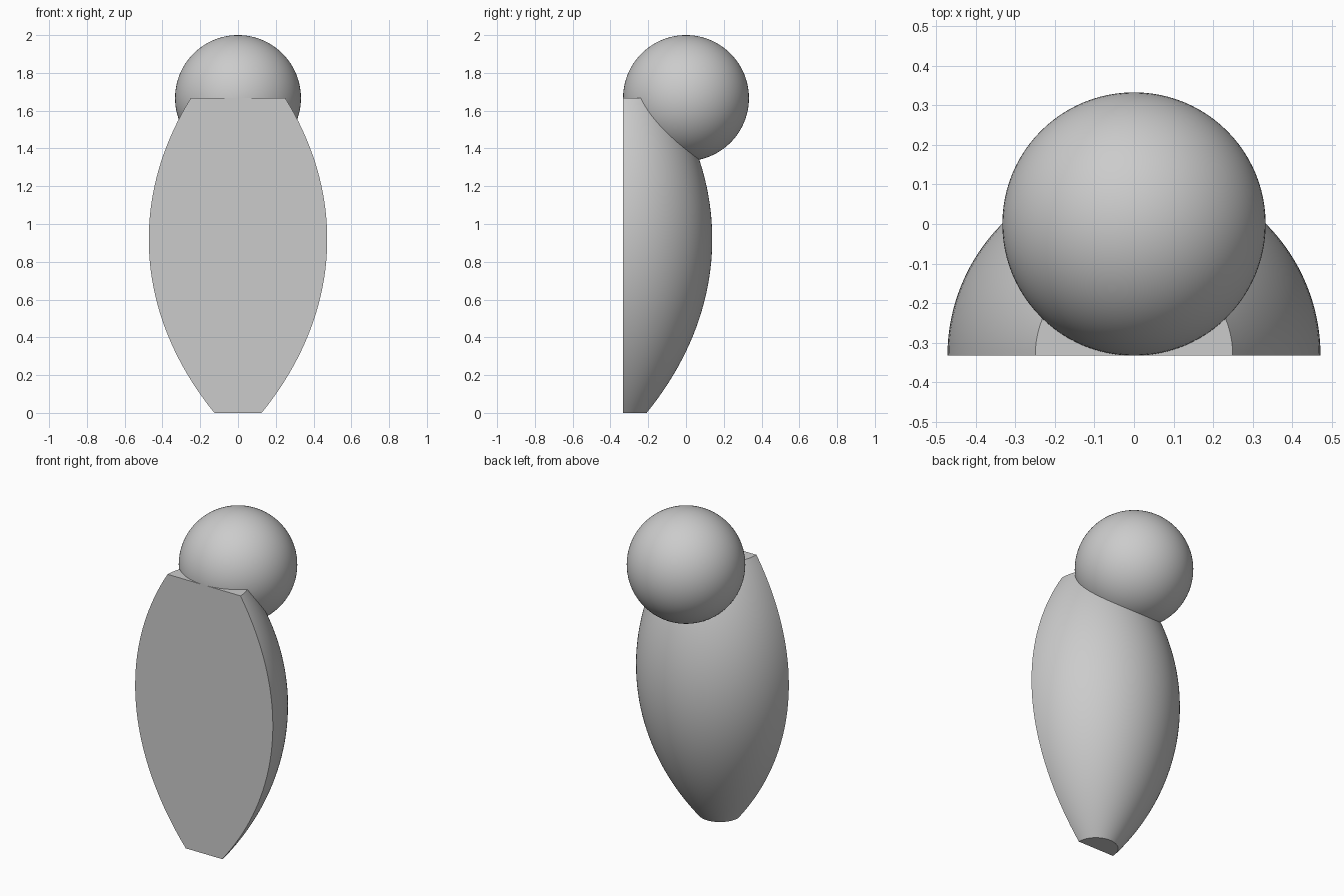
import bpy, bmesh, math
from mathutils import Vector
from mathutils.geometry import interpolate_bezier

cube = bpy.data.objects.get("Cube")
if cube:
    bpy.data.objects.remove(cube, do_unlink=True)

HEAD_R = 1 / 3
TOP = 5 / 3
PROFILE_STEPS = 40
ARC_STEPS = 64

# Single plain grey
grey = bpy.data.materials.new("plain_grey")
grey.use_nodes = True
colour = (0.6, 0.6, 0.6, 1)
grey.diffuse_color = colour
grey.node_tree.nodes["Principled BSDF"].inputs["Base Color"].default_value = colour


def finish(name, bm):
    """Turn a bmesh into a smooth object with sharp rims."""
    bmesh.ops.recalc_face_normals(bm, faces=bm.faces)
    mesh = bpy.data.meshes.new(name)
    bm.to_mesh(mesh)
    bm.free()
    mesh.materials.append(grey)
    obj = bpy.data.objects.new(name, mesh)
    bpy.context.collection.objects.link(obj)
    bpy.ops.object.select_all(action='DESELECT')
    obj.select_set(True)
    bpy.context.view_layer.objects.active = obj
    bpy.ops.object.shade_smooth_by_angle(angle=math.radians(30))
    return obj


# Body: barrel profile turned through half a circle, with a flat front
profile = interpolate_bezier(Vector((0.125, 0, 0)), Vector((0.54, 0, 0.51)),
                             Vector((0.585, 0, 1.128)), Vector((0.25, 0, TOP)),
                             PROFILE_STEPS)
bm = bmesh.new()
rings = []
for p in profile:
    angles = [math.pi * i / ARC_STEPS for i in range(ARC_STEPS + 1)]
    rings.append([bm.verts.new((p.x * math.cos(a), p.x * math.sin(a) - HEAD_R, p.z))
                  for a in angles])
for low, high in zip(rings, rings[1:]):
    for i in range(ARC_STEPS):
        bm.faces.new((low[i], low[i + 1], high[i + 1], high[i]))
    bm.faces.new((low[-1], low[0], high[0], high[-1]))
bm.faces.new(rings[0])
bm.faces.new(rings[-1])
finish("half_barrel_body", bm)

# Head: smooth ball flush with the flat front
bm = bmesh.new()
bmesh.ops.create_uvsphere(bm, u_segments=96, v_segments=48, radius=HEAD_R)
bmesh.ops.translate(bm, verts=bm.verts, vec=(0, 0, TOP))
finish("ball_head", bm)
